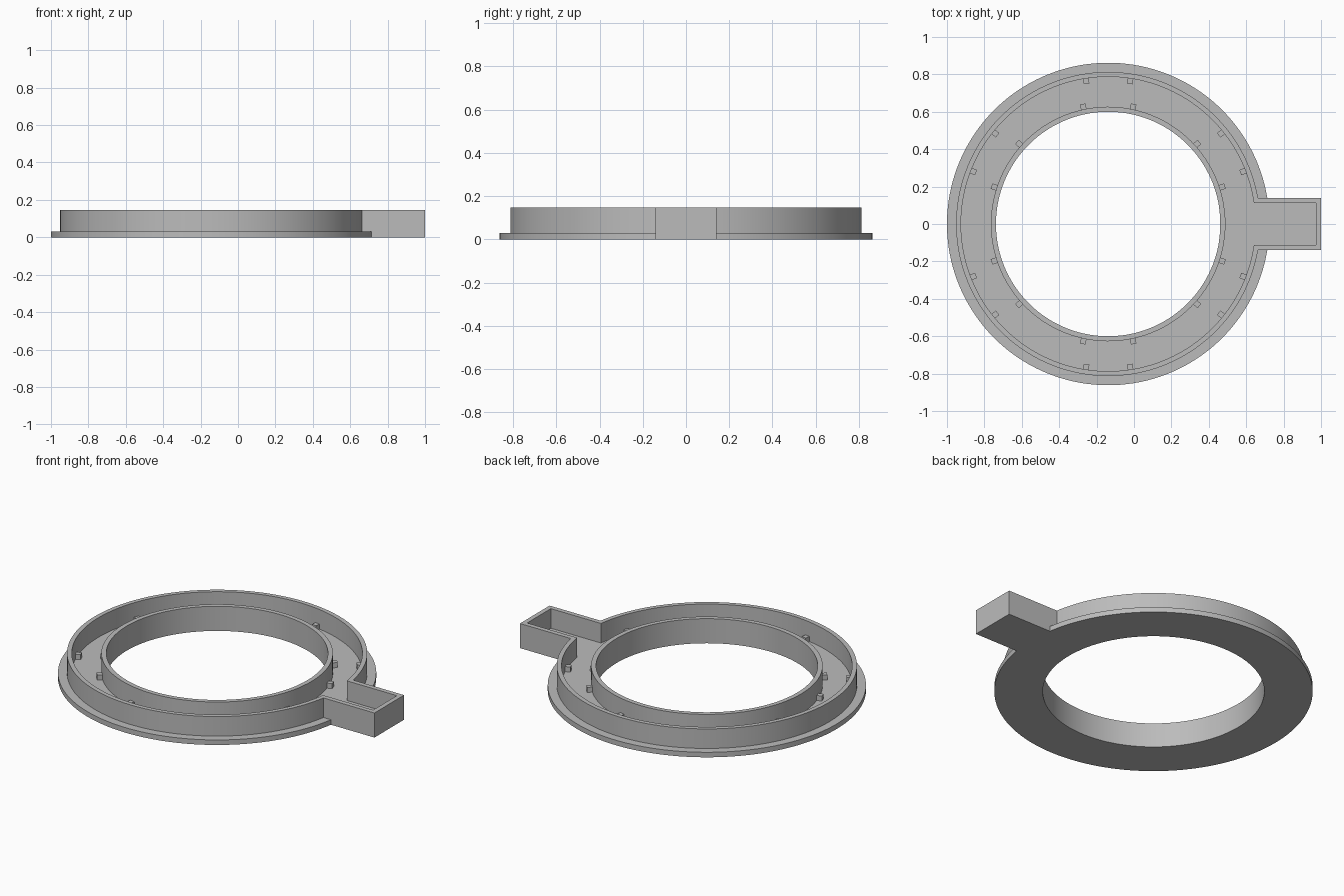
import bpy
import bmesh
from math import asin, cos, sin, pi, radians
from mathutils import Matrix

if "Cube" in bpy.data.objects:
    bpy.data.objects.remove(bpy.data.objects["Cube"], do_unlink=True)

CENTRE_X = -0.138           # ring centre
SEGMENTS = 144
FLOOR, TOP = 0.03, 0.147
ARM_END = 1.0 - CENTRE_X    # measured from the ring centre
ARM_HALF, WALL = 0.14, 0.028

grey = bpy.data.materials.new("plain grey")
grey.use_nodes = True
colour = (0.5, 0.5, 0.5, 1)
grey.diffuse_color = colour
grey.node_tree.nodes["Principled BSDF"].inputs["Base Color"].default_value = colour


def finish(name, bm):
    bmesh.ops.recalc_face_normals(bm, faces=bm.faces)
    mesh = bpy.data.meshes.new(name)
    bm.to_mesh(mesh)
    bm.free()
    mesh.materials.append(grey)
    obj = bpy.data.objects.new(name, mesh)
    obj.location.x = CENTRE_X
    bpy.context.collection.objects.link(obj)
    bpy.ops.object.select_all(action='DESELECT')
    obj.select_set(True)
    bpy.context.view_layer.objects.active = obj
    bpy.ops.object.shade_smooth_by_angle(angle=radians(30))


def arc(radius, start):
    """Points round the ring, leaving a gap of +-start at the arm."""
    step = (2 * pi - 2 * start) / (SEGMENTS - 1)
    return [(radius * cos(start + i * step), radius * sin(start + i * step))
            for i in range(SEGMENTS)]


def keyhole(radius, half, end):
    """Ring outline running out into the rectangular arm."""
    return arc(radius, asin(half / radius)) + [(end, -half), (end, half)]


def circle(radius, gap):
    """Full circle with the same point count as a keyhole."""
    return arc(radius, gap) + [(radius * cos(a), radius * sin(a))
                               for a in (-gap / 3, gap / 3)]


def band(name, outer, inner, z0, z1):
    """Solid band between two outlines of equal point count."""
    bm = bmesh.new()
    loops = [[bm.verts.new((x, y, z)) for x, y in line]
             for line, z in ((outer, z0), (outer, z1), (inner, z1), (inner, z0))]
    count = len(outer)
    for k in range(4):
        a, b = loops[k], loops[(k + 1) % 4]
        for i in range(count):
            j = (i + 1) % count
            bm.faces.new((a[i], a[j], b[j], b[i]))
    finish(name, bm)


# Base plate with flange and arm floor
gap = asin(ARM_HALF / 0.862)
hole = circle(0.6, gap)
band("base_plate", keyhole(0.862, ARM_HALF, ARM_END), hole, 0, FLOOR)

# Upright walls
band("inner_wall", circle(0.627, gap), hole, FLOOR, TOP)
band("outer_wall", keyhole(0.813, ARM_HALF, ARM_END),
     keyhole(0.787, ARM_HALF - WALL, ARM_END - WALL), FLOOR, TOP)

# Pairs of small pegs against each wall, six groups round the ring
for name, radius, spread in (("outer_pegs", 0.773, 8.75), ("inner_pegs", 0.641, 12)):
    bm = bmesh.new()
    for group in range(30, 360, 60):
        for side in (-1, 1):
            turn = Matrix.Rotation(radians(group + side * spread), 4, 'Z')
            place = Matrix.Translation((radius, 0, FLOOR + 0.015))
            bmesh.ops.create_cube(bm, size=0.03, matrix=turn @ place)
    finish(name, bm)
